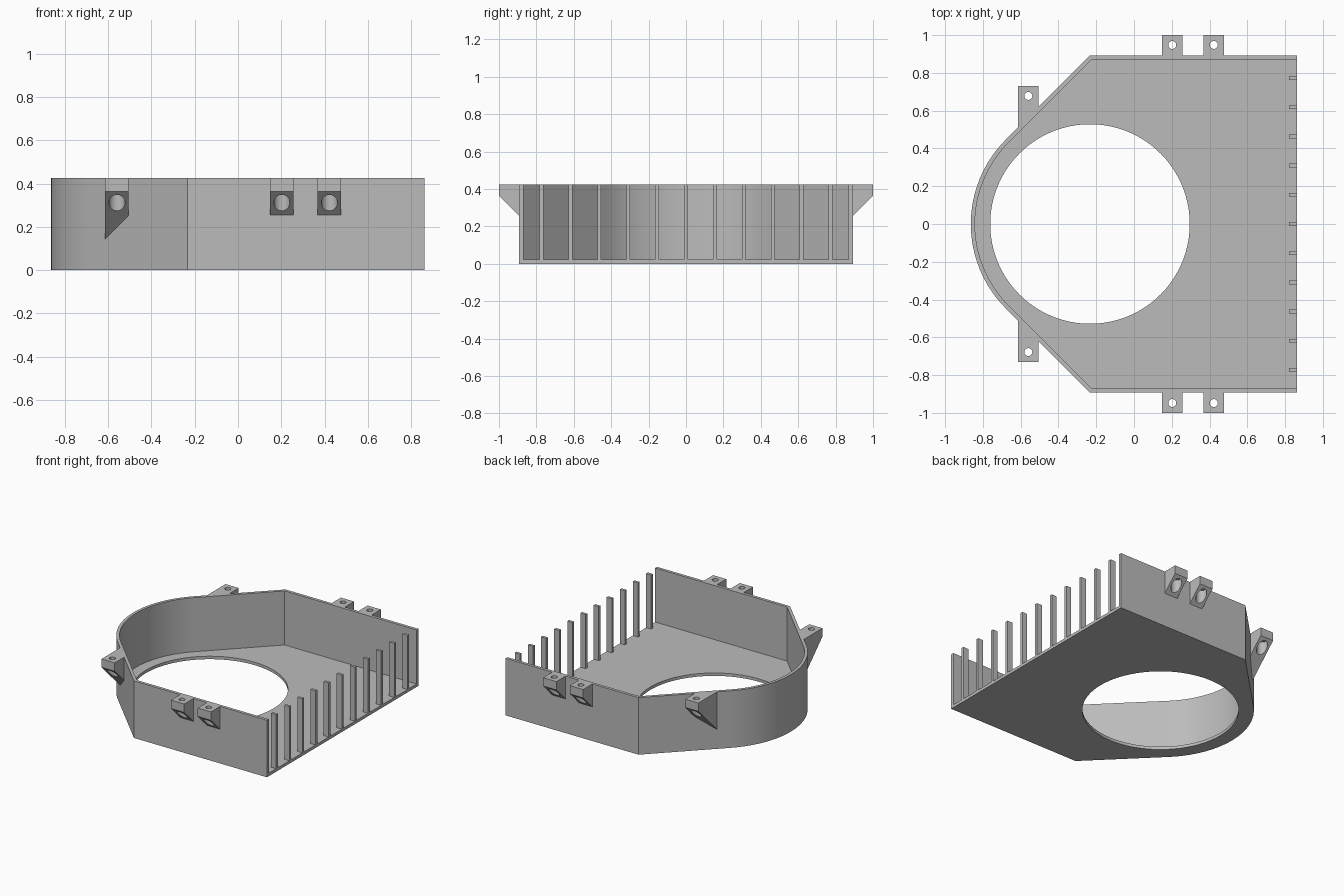
import bpy, bmesh, math

if "Cube" in bpy.data.objects:
    bpy.data.objects.remove(bpy.data.objects["Cube"])

H = 0.425            # wall height
T = 0.022            # wall and floor thickness
CX, R = -0.233, 0.631  # centre and outer radius of the rounded end
XR = 0.863           # open end
W = 0.892            # half width

grey = bpy.data.materials.new("grey plastic")
grey.diffuse_color = (0.5, 0.5, 0.5, 1)
grey.use_nodes = True
grey.node_tree.nodes["Principled BSDF"].inputs["Base Color"].default_value = grey.diffuse_color


def from_bmesh(name, bm):
    bmesh.ops.recalc_face_normals(bm, faces=bm.faces)
    me = bpy.data.meshes.new(name)
    bm.to_mesh(me)
    bm.free()
    ob = bpy.data.objects.new(name, me)
    me.materials.append(grey)
    bpy.context.collection.objects.link(ob)
    return ob


def prism(name, outline, z0, z1):
    bm = bmesh.new()
    face = bm.faces.new([bm.verts.new((x, y, z0)) for x, y in outline])
    top = bmesh.ops.extrude_face_region(bm, geom=[face])["geom"]
    bmesh.ops.translate(bm, vec=(0, 0, z1 - z0),
                        verts=[v for v in top if isinstance(v, bmesh.types.BMVert)])
    return from_bmesh(name, bm)


def circle(x, y, r, n):
    return [(x + r * math.cos(2 * math.pi * i / n),
             y + r * math.sin(2 * math.pi * i / n)) for i in range(n)]


def outline(inset, x_end):
    """Rounded end, two 45 degree flanks tangent to it, two straight sides."""
    r, w = R - inset, W - inset
    corner = CX + w - r * math.sqrt(2)
    arc = [(CX + r * math.cos(a), r * math.sin(a))
           for a in (math.radians(135 + 90 * i / 32) for i in range(33))]
    return [(x_end, w), (corner, w)] + arc + [(corner, -w), (x_end, -w)]


def cut(ob, cutters):
    bpy.context.view_layer.objects.active = ob
    for c in cutters:
        m = ob.modifiers.new("cut", "BOOLEAN")
        m.operation, m.solver, m.object = "DIFFERENCE", "EXACT", c
        bpy.ops.object.modifier_apply(modifier=m.name)
        bpy.data.objects.remove(c)


def smooth(ob):
    bpy.ops.object.select_all(action="DESELECT")
    ob.select_set(True)
    bpy.context.view_layer.objects.active = ob
    bpy.ops.object.shade_smooth_by_angle(angle=math.radians(25))


# tray: floor with a large round opening and a wall on all but the right side
tray = prism("tray", outline(0, XR), 0, H)
cut(tray, [prism("cavity_cutter", outline(T, 1.2), T, 1),
           prism("opening_cutter", circle(CX, 0, 0.528, 128), -1, 1)])
smooth(tray)

# grille of upright bars along the open end
for i in range(-5, 6):
    y = i * 0.1545
    prism(f"grille_bar_{i + 6}", [(XR - 0.042, y - 0.01), (XR, y - 0.01),
                                  (XR, y + 0.01), (XR - 0.042, y + 0.01)], T, H)


# screw lugs with a sloped underside, a screw hole and a wider nut recess
def lug(name, x0, x1, wall0, wall1, out, side):
    bm = bmesh.new()
    rings = []
    for x, wall in ((x0, wall0), (x1, wall1)):
        wall -= 0.008
        low = H - 0.062 - (out - wall)
        pts = [(wall, H), (out, H), (out, H - 0.062), (wall, low)]
        rings.append([bm.verts.new((x, side * y, z)) for y, z in pts])
    a, b = rings
    bm.faces.new(a)
    bm.faces.new(b)
    for i in range(4):
        j = (i + 1) % 4
        bm.faces.new((a[i], a[j], b[j], b[i]))
    ob = from_bmesh(name, bm)
    cx, cy = (x0 + x1) / 2, side * (out - 0.052)
    cut(ob, [prism("screw_cutter", circle(cx, cy, 0.021, 32), 0, 1),
             prism("recess_cutter", circle(cx, cy, 0.037, 32), 0, H - 0.05)])
    smooth(ob)


for side, label in ((-1, "front"), (1, "back")):
    lug(label + "_lug_1", 0.148, 0.257, W, W, 1.0, side)
    lug(label + "_lug_2", 0.368, 0.477, W, W, 1.0, side)
    # flank lug follows the 45 degree wall
    k = R * math.sqrt(2) - CX
    lug(label + "_flank_lug", -0.614, -0.505, k - 0.614, k - 0.505, 0.73, side)
